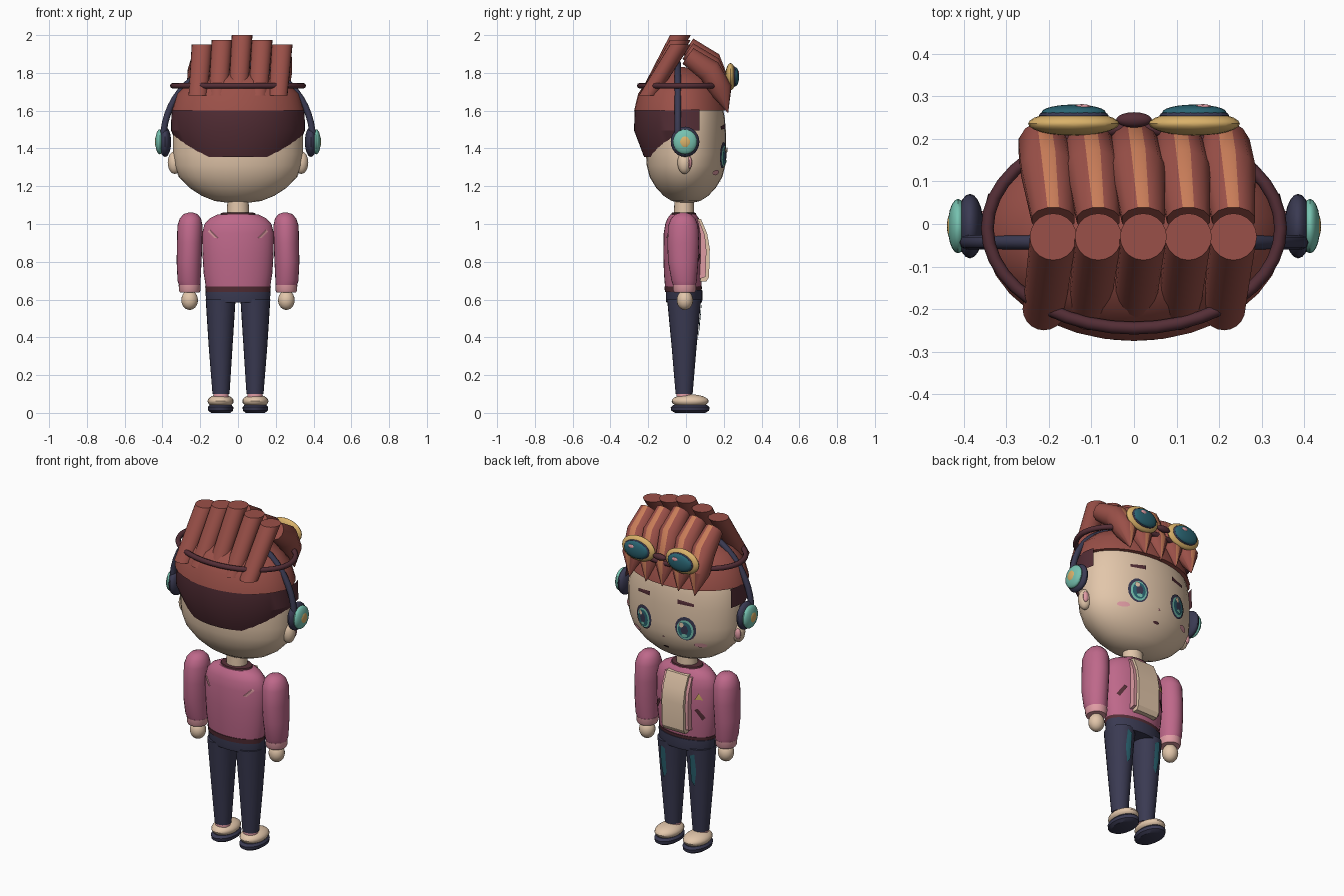
import bpy, bmesh, math
from mathutils import Vector

if "Cube" in bpy.data.objects:
    bpy.data.objects.remove(bpy.data.objects["Cube"])


def srgb(r, g, b):
    return tuple((c / 255 / 12.92) if c < 11 else ((c / 255 + .055) / 1.055) ** 2.4 for c in (r, g, b)) + (1,)


M = {}
for key, col in dict(skin=(226, 198, 170), hair=(154, 80, 72), orange=(200, 124, 88), maroon=(84, 46, 54),
                     pink=(190, 104, 138), light_pink=(224, 156, 164), navy=(58, 58, 82), teal=(42, 100, 114),
                     mint=(118, 194, 176), yellow=(218, 178, 106)).items():
    M[key] = bpy.data.materials.new(key)
    M[key].diffuse_color = srgb(*col)


def finish(name, bm, mats, angle=35):
    bmesh.ops.recalc_face_normals(bm, faces=bm.faces)
    me = bpy.data.meshes.new(name)
    bm.to_mesh(me)
    bm.free()
    ob = bpy.data.objects.new(name, me)
    bpy.context.collection.objects.link(ob)
    for m in mats.split():
        me.materials.append(M[m])
    bpy.ops.object.select_all(action='DESELECT')
    ob.select_set(True)
    bpy.context.view_layer.objects.active = ob
    bpy.ops.object.shade_smooth_by_angle(angle=math.radians(angle))
    return ob


def skin_rings(bm, rings, closed=False, caps=True):
    """Join lists of points into a tube; returns faces with (row, column)."""
    vs = [[bm.verts.new(p) for p in r] for r in rings]
    out, n = [], len(vs[0])
    for i in range(len(vs) - (0 if closed else 1)):
        a, b = vs[i], vs[(i + 1) % len(vs)]
        for k in range(n):
            out.append((bm.faces.new((a[k], a[(k + 1) % n], b[(k + 1) % n], b[k])), i, k))
    if caps and not closed:
        bm.faces.new(vs[0])
        bm.faces.new(vs[-1])
    return out


def loft(name, rings, mat, n=24, caps=True, angle=35):
    """Horizontal ellipses: (cx, cy, z, rx, ry)."""
    bm = bmesh.new()
    skin_rings(bm, [[(cx + rx * math.cos(t * math.tau / n), cy + ry * math.sin(t * math.tau / n), z)
                     for t in range(n)] for cx, cy, z, rx, ry in rings], caps=caps)
    return finish(name, bm, mat, angle)


def ball(name, loc, size, mat, u=20, v=12):
    bm = bmesh.new()
    bmesh.ops.create_uvsphere(bm, u_segments=u, v_segments=v, radius=1)
    for w in bm.verts:
        w.co = Vector(loc) + w.co * Vector(size)
    return finish(name, bm, mat)


def surface(rings, side=1):
    """Front (+1) or back (-1) y of a loft at (x, z)."""
    rs = sorted(rings, key=lambda r: r[2])

    def f(x, z):
        for a, b in zip(rs, rs[1:]):
            if a[2] <= z <= b[2]:
                t = (z - a[2]) / (b[2] - a[2])
                cx, cy, _, rx, ry = [p + (q - p) * t for p, q in zip(a, b)]
                return cy + side * ry * math.sqrt(max(0, 1 - ((x - cx) / rx) ** 2))
        return 0
    return f


def decal(name, pts, surf, off, mat):
    """Thin patch of (x, z) points laid on a surface."""
    bm = bmesh.new()
    n = len(pts)
    c = (sum(p[0] for p in pts) / n, sum(p[1] for p in pts) / n)
    mk = lambda x, z: bm.verts.new((x, surf(x, z) + off, z))
    rim = [mk(*p) for p in pts]
    mid = [mk((p[0] + c[0]) / 2, (p[1] + c[1]) / 2) for p in pts]
    bm.faces.new(mid)
    for k in range(n):
        bm.faces.new((rim[k], rim[(k + 1) % n], mid[(k + 1) % n], mid[k]))
    return finish(name, bm, mat)


def oval(x, z, a, b, n=16):
    return [(x + a * math.cos(k * math.tau / n), z + b * math.sin(k * math.tau / n)) for k in range(n)]


# Head
profile = [(1.11, .1), (1.122, .36), (1.15, .56), (1.19, .74), (1.25, .91), (1.31, .98), (1.37, 1),
           (1.48, 1), (1.56, .97), (1.64, .9), (1.72, .75), (1.78, .5), (1.8, .2)]
head = [(0, 0, z, .345 * f, .212 * f) for z, f in profile]
loft("head", head, "skin", 32)
face = surface(head)

# Hair cap and dark undercut (open at the face)
loft("hair_cap", [(0, -.025, z, a, b) for z, a, b in
                  [(1.6, .352, .25), (1.69, .325, .228), (1.76, .255, .18), (1.81, .14, .1), (1.83, .03, .02)]],
     "hair", 32)
bm = bmesh.new()
n = 48
under = [[(a * math.cos(k * math.tau / n), b * math.sin(k * math.tau / n), z) for k in range(n)]
         for z, a, b in [(1.605, .352, .272), (1.495, .355, .275), (1.355, .29, .222)]]
faces = skin_rings(bm, under, caps=False)
drop = [f for f, i, k in faces if f.calc_center_median().y > (.08 if i == 0 else -.0)]
bmesh.ops.delete(bm, geom=drop, context='FACES')
finish("hair_undercut", bm, "maroon", 25)

# Hair tubes at the back, swept locks with a bright streak at the front
for i in range(-2, 3):
    top = 2.0 - [0, .025, .05][abs(i)]
    loft("back_hair_tube", [(.106 * i, -.2, 1.68, .05, .05), (.106 * i + .022, -.03, top, .055, .055)], "hair", 20)
    path = [(.106 * i + .022, .01, top - .06, .052), (.106 * i + .01, .125, top - .14, .066),
            (.106 * i, .185, 1.71, .062), (.106 * i, .222, 1.59, .002)]
    P = [Vector(p[:3]) for p in path]
    rings, m = [], 12
    for j, p in enumerate(path):
        t = P[min(j + 1, 3)] - P[max(j - 1, 0)]
        t.x = 0
        t.normalize()
        up = Vector((0, -t.z, t.y))
        rings.append([P[j] + p[3] * (up * math.cos((k + .5) * math.tau / m) +
                                     Vector((1, 0, 0)) * math.sin((k + .5) * math.tau / m)) for k in range(m)])
    bm = bmesh.new()
    for f, r, k in skin_rings(bm, rings):
        f.material_index = 1 if k == m - 1 else 0
    finish("front_hair_lock", bm, "hair orange")


# Rings swept around an ellipse: goggle strap and headphone band
def hoop(name, point, radius, mat, steps, closed):
    bm = bmesh.new()
    rings = []
    for s in range(steps):
        c, out, side = point(s)
        rings.append([c + radius * (out * math.cos(k * math.tau / 8) + side * math.sin(k * math.tau / 8))
                      for k in range(8)])
    skin_rings(bm, rings, closed=closed)
    finish(name, bm, mat, 50)


def strap_at(s):
    a = s * math.tau / 40
    o = Vector((math.cos(a), math.sin(a), 0))
    return Vector((.345 * o.x, .235 * o.y - .01, 1.732)), o, Vector((0, 0, 1))


def band_at(s):
    a = s * math.pi / 28
    o = Vector((math.cos(a), 0, math.sin(a)))
    return Vector((.395 * o.x, -.043, 1.45 + .4 * o.z)), o, Vector((0, 1, 0))


hoop("goggle_strap", strap_at, .015, "maroon", 40, True)
hoop("headphone_band", band_at, .017, "navy", 29, False)

# Goggles
ball("goggle_bridge", (0, .245, 1.77), (.042, .018, .018), "maroon")
for s in (-1, 1):
    ball("goggle_rim", (.142 * s, .236, 1.78), (.107, .028, .072), "yellow", 24)
    ball("goggle_lens_edge", (.142 * s, .255, 1.78), (.082, .018, .054), "navy", 24)
    ball("goggle_lens", (.142 * s, .262, 1.78), (.076, .019, .05), "teal", 24)
    ball("goggle_glint", (.142 * s + .02, .276, 1.8), (.02, .006, .012), "light_pink", 12, 6)

# Headphone cups, ears
for s in (-1, 1):
    ball("headphone_pad", (.386 * s, -.005, 1.435), (.032, .076, .08), "navy")
    ball("headphone_shell", (.414 * s, -.005, 1.435), (.024, .064, .066), "mint")
    ball("headphone_button", (.428 * s, -.005, 1.435), (.012, .034, .036), "yellow")
    ball("ear", (.335 * s, -.008, 1.325), (.037, .037, .06), "skin")
    ball("inner_ear", (.35 * s, .018, 1.325), (.018, .014, .032), "light_pink", 12, 8)

# Face details
for s in (-1, 1):
    x = .135 * s
    decal("eye_outline", oval(x, 1.365, .058, .07), face, .005, "navy")
    decal("eye_iris", oval(x, 1.36, .046, .058), face, .009, "mint")
    decal("eye_ring", oval(x, 1.36, .037, .048), face, .012, "teal")
    decal("eye_pupil", oval(x, 1.362, .02, .028), face, .015, "navy")
    decal("eye_lower_glow", oval(x, 1.33, .016, .01), face, .018, "mint")
    decal("eye_glint", oval(x + .015, 1.392, .013, .015), face, .018, "skin")
    decal("eyebrow", [(x - .045 * s, 1.505), (x + .045 * s, 1.5), (x + .045 * s, 1.516), (x - .045 * s, 1.53)],
          face, .006, "maroon")
    decal("blush", oval(.205 * s, 1.272, .032, .014), face, .006, "light_pink")
decal("nose", oval(0, 1.29, .007, .006, 8), face, .007, "light_pink")
decal("mouth", oval(0, 1.222, .02, .007, 10), face, .007, "maroon")

# Neck, jacket body
loft("neck", [(0, -.01, 1.03, .06, .055), (0, -.01, 1.15, .055, .05)], "skin")
loft("collar", [(0, -.012, 1.035, .1, .07), (0, -.012, 1.058, .09, .064), (0, -.012, 1.062, .07, .056)], "maroon")
torso = [(0, -.015, z, a, b) for z, a, b in
         [(.665, .17, .096), (.74, .182, .102), (.84, .188, .105), (.95, .19, .103), (1.0, .177, .095),
          (1.03, .15, .083), (1.05, .11, .068)]]
loft("jacket_body", torso, "pink", 32)
loft("jacket_hem", [(0, -.015, .64, .17, .096), (0, -.015, .668, .174, .1)], "maroon", 32)
chest, back = surface(torso), surface(torso, -1)


def prism(name, prof, x0, x1, mat):
    bm = bmesh.new()
    skin_rings(bm, [[(x, y, z) for y, z in prof] for x in (x0, x1)])
    finish(name, bm, mat, 20)


# Shirt panel and lapels, pockets, badge, back marks
prism("shirt_panel", [(.05, 1.03), (.08, 1.025), (.112, .95), (.126, .87), (.122, .72), (.108, .695), (.05, .695)],
      -.07, .07, "skin")
for s in (-1, 1):
    prism("lapel", [(.04, 1.02), (.07, 1.015), (.1, .94), (.108, .86), (.104, .72), (.04, .7)],
          .07 * s, .088 * s, "light_pink")
    decal("pocket", [(s * .11, .835), (s * .125, .845), (s * .16, .79), (s * .145, .775)], chest, .008, "maroon")
    decal("back_mark", [(s * .105, .925), (s * .125, .925), (s * .16, .96), (s * .15, .972)], back, -.006, "light_pink")
decal("badge", [(-.15, .895), (-.11, .895), (-.13, .935)], chest, .008, "yellow")

# Arms and hands
for s in (-1, 1):
    x = .256 * s
    loft("sleeve", [(x - .006 * s, -.015, 1.06, .012, .015), (x - .005 * s, -.015, 1.053, .036, .04),
                    (x - .004 * s, -.015, 1.03, .056, .064), (x - .002 * s, -.015, .99, .067, .08),
                    (x, -.015, .9, .067, .084), (x + .003 * s, -.015, .8, .066, .08),
                    (x + .003 * s, -.01, .7, .061, .067), (x, -.008, .675, .056, .06)], "pink")
    loft("cuff", [(x, -.008, .638, .052, .055), (x, -.008, .648, .057, .06), (x, -.008, .678, .058, .062)], "light_pink")
    ball("hand", (x, -.006, .597), (.044, .043, .052), "skin")

# Trousers, socks and shoes
loft("trouser_waist", [(0, -.01, .585, .165, .094), (0, -.01, .6, .17, .097), (0, -.01, .65, .172, .096)], "navy", 32)
for s in (-1, 1):
    leg = [(.09 * s, -.01, .1, .045, .045), (.092 * s, -.01, .35, .063, .066), (.092 * s, -.01, .6, .079, .09)]
    loft("trouser_leg", leg, "navy")
    decal("knee_patch", [(s * .08, .56), (s * .11, .575), (s * .115, .47), (s * .1, .38), (s * .08, .41)],
          surface(leg), .006, "teal")
    loft("sock", [(.09 * s, -.01, .07, .042, .04), (.09 * s, -.01, .108, .04, .04)], "light_pink")
    ball("shoe", (.092 * s, .022, .062), (.069, .098, .036), "skin")
    loft("sole", [(.092 * s, .022, 0, .05, .08), (.092 * s, .022, .012, .066, .1), (.092 * s, .022, .03, .068, .103),
                  (.092 * s, .022, .042, .058, .088)], "navy")

for m in bpy.data.materials:
    if m.users and not m.is_grease_pencil:
        m.use_nodes = True
        m.node_tree.nodes["Principled BSDF"].inputs["Base Color"].default_value = m.diffuse_color
